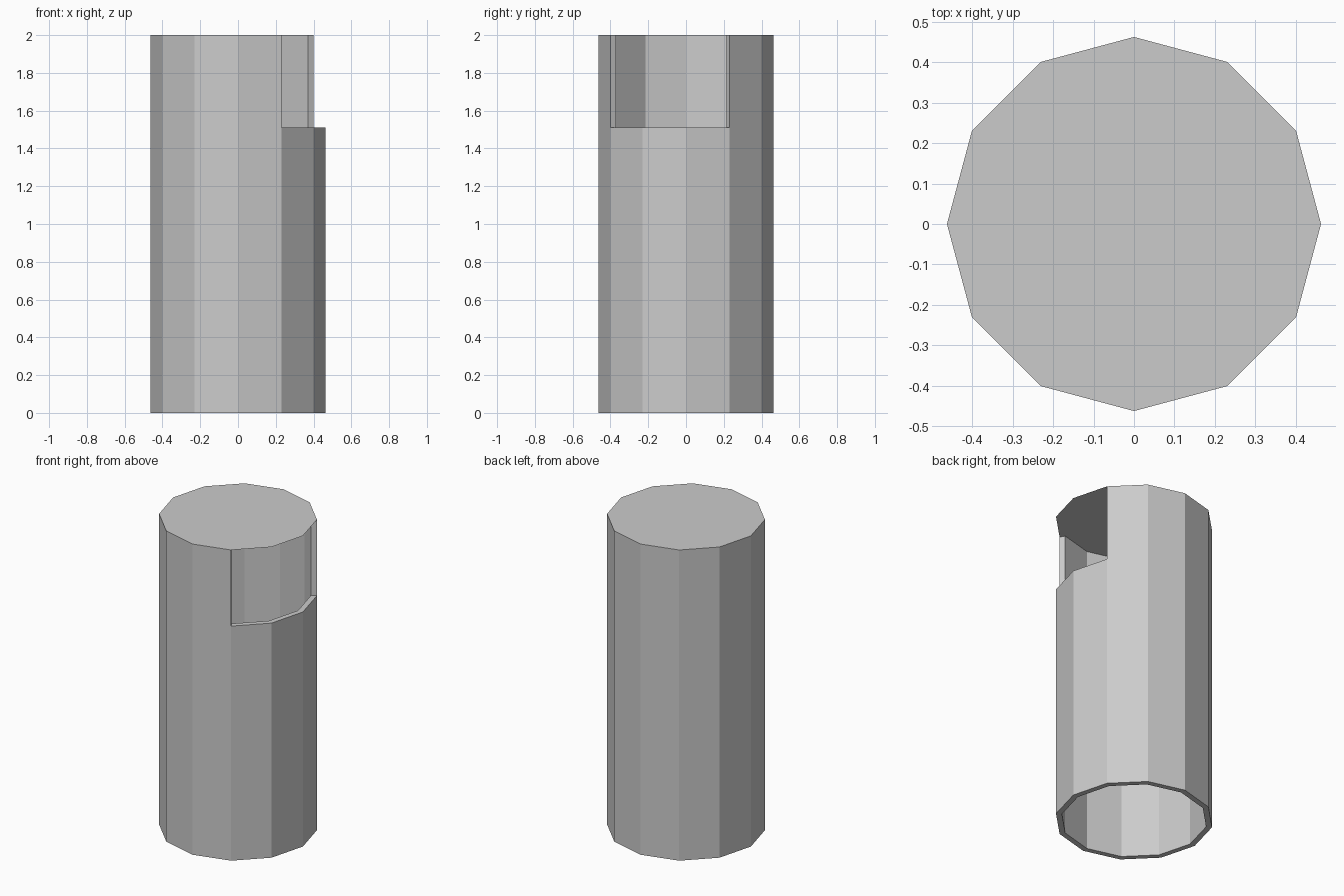
import bpy, bmesh
from math import cos, sin, radians

cube = bpy.data.objects.get("Cube")
if cube:
    bpy.data.objects.remove(cube, do_unlink=True)

SIDES = 12
OUTER, INNER = 0.462, 0.427
LEVELS = (0, 1.51, 2)
OPENING = {10, 11, 0}          # wall segments missing above the sill

grey = bpy.data.materials.new("plain grey")
grey.use_nodes = True
colour = (0.6, 0.6, 0.6, 1)
grey.diffuse_color = colour
grey.node_tree.nodes["Principled BSDF"].inputs["Base Color"].default_value = colour


def ring(bm, radius, z):
    step = 360 / SIDES
    return [bm.verts.new((radius * cos(radians(step * i)),
                          radius * sin(radians(step * i)), z)) for i in range(SIDES)]


def finish(bm, name):
    loose = [v for v in bm.verts if not v.link_faces]
    bmesh.ops.delete(bm, geom=loose, context='VERTS')
    mesh = bpy.data.meshes.new(name)
    bm.to_mesh(mesh)
    bm.free()
    mesh.materials.append(grey)
    obj = bpy.data.objects.new(name, mesh)
    bpy.context.collection.objects.link(obj)


def solid(level, i):
    return level == 0 or i % SIDES not in OPENING


# Hollow wall with a side opening under the lid
bm = bmesh.new()
out = [ring(bm, OUTER, z) for z in LEVELS]
inn = [ring(bm, INNER, z) for z in LEVELS]
for i in range(SIDES):
    n = (i + 1) % SIDES
    for j in range(2):
        if not solid(j, i):
            continue
        bm.faces.new((out[j][i], out[j][n], out[j+1][n], out[j+1][i]))
        bm.faces.new((inn[j][n], inn[j][i], inn[j+1][i], inn[j+1][n]))
        # Jambs beside the opening
        if not solid(j, i - 1):
            bm.faces.new((inn[j][i], out[j][i], out[j+1][i], inn[j+1][i]))
        if not solid(j, i + 1):
            bm.faces.new((out[j][n], inn[j][n], inn[j+1][n], out[j+1][n]))
    # Bottom rim and opening sill
    bm.faces.new((inn[0][i], inn[0][n], out[0][n], out[0][i]))
    if not solid(1, i):
        bm.faces.new((out[1][i], out[1][n], inn[1][n], inn[1][i]))
finish(bm, "tube_wall")

# Flat lid covering the whole top
bm = bmesh.new()
bm.faces.new(ring(bm, OUTER, LEVELS[2]))
finish(bm, "top_lid")
